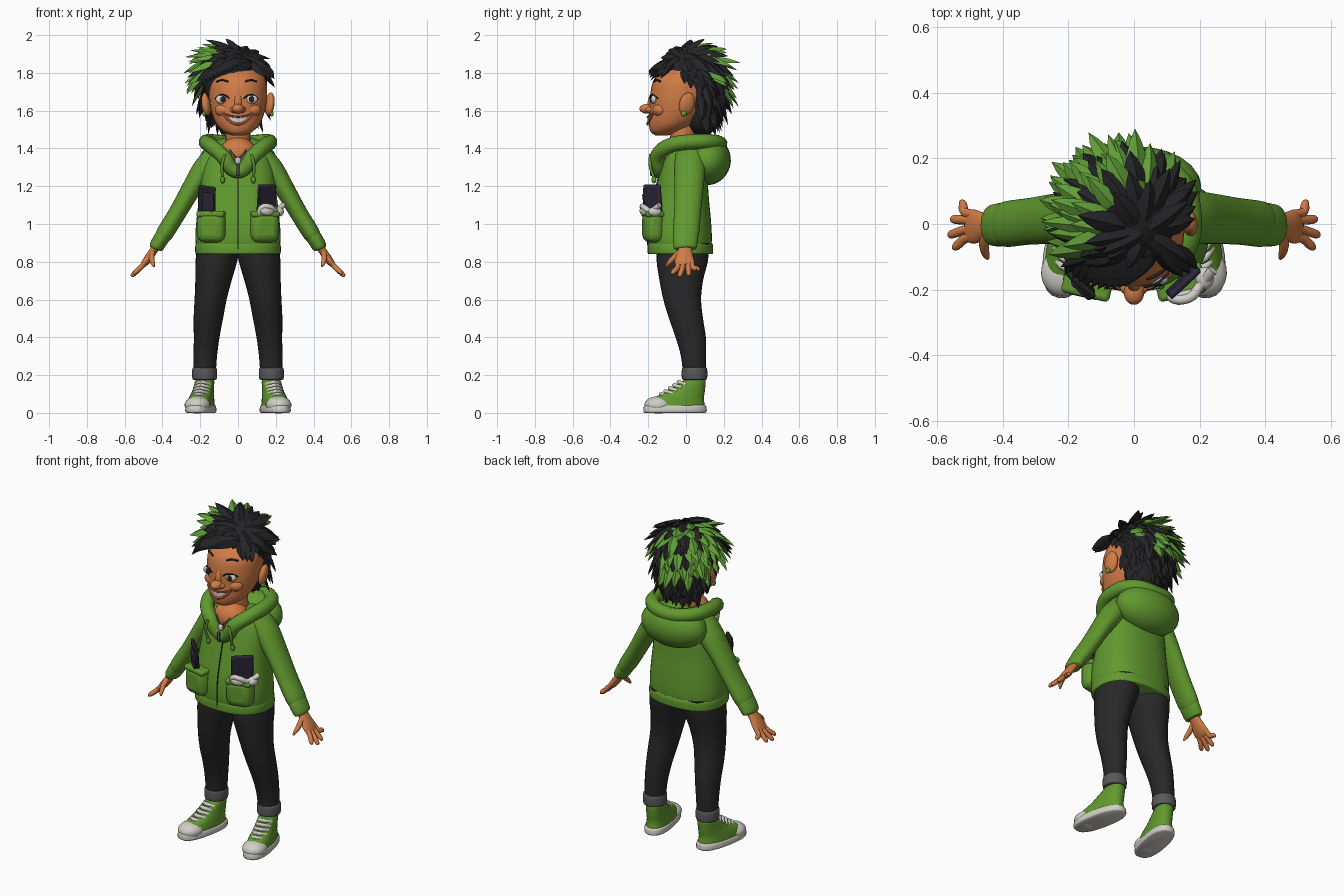
import bpy, bmesh, math, random
from mathutils import Vector, Matrix, Euler

random.seed(4)
cube = bpy.data.objects.get("Cube")
if cube:
    bpy.data.objects.remove(cube)


def material(name, r, g, b):
    m = bpy.data.materials.new(name)
    m.use_nodes = True
    m.diffuse_color = (r, g, b, 1)
    bsdf = next(n for n in m.node_tree.nodes if n.type == 'BSDF_PRINCIPLED')
    bsdf.inputs["Base Color"].default_value = (r, g, b, 1)
    bsdf.inputs["Roughness"].default_value = 0.8
    return m


GREEN = material("leaf green", 0.12, 0.32, 0.028)
HAIR_GREEN = material("hair green", 0.12, 0.34, 0.04)
BLACK = material("hair black", 0.018, 0.018, 0.02)
DENIM = material("charcoal denim", 0.021, 0.021, 0.022)
GREY = material("turn-up grey", 0.10, 0.10, 0.105)
WHITE = material("off white", 0.64, 0.62, 0.57)
SKIN = material("warm skin", 0.64, 0.20, 0.062)
LIP = material("lip brown", 0.36, 0.09, 0.04)
NAVY = material("dark navy", 0.025, 0.02, 0.045)
meshes = []


def finish(name, bm, mat, mirror=False, bevel=0):
    bmesh.ops.recalc_face_normals(bm, faces=bm.faces[:])
    me = bpy.data.meshes.new(name)
    bm.to_mesh(me)
    bm.free()
    ob = bpy.data.objects.new(name, me)
    bpy.context.collection.objects.link(ob)
    me.materials.append(mat)
    if bevel:
        mod = ob.modifiers.new("soft edges", 'BEVEL')
        mod.width, mod.segments = bevel, 3
    if mirror:
        ob.modifiers.new("mirror", 'MIRROR')
    meshes.append(ob)
    return ob


def spline(rows, k):
    # Catmull-Rom interpolation of any tuples
    out = []
    for i in range(len(rows) - 1):
        p0, p1 = rows[max(i - 1, 0)], rows[i]
        p2, p3 = rows[i + 1], rows[min(i + 2, len(rows) - 1)]
        for j in range(k):
            t = j / k
            out.append([b + 0.5 * t * (c - a + t * (2 * a - 5 * b + 4 * c - d + t * (3 * (b - c) + d - a)))
                        for a, b, c, d in zip(p0, p1, p2, p3)])
    return out + [list(rows[-1])]


def loft(name, rows, mat, mirror=False, flat=True, power=2.0, segs=28):
    # rows: centre x, y, z and two radii; rings lie flat or follow the path
    rows = spline(rows, 4)
    bm, rings = bmesh.new(), []
    for i, (x, y, z, rx, ry) in enumerate(rows):
        a, b = Vector((1, 0, 0)), Vector((0, 1, 0))
        if not flat:
            d = (Vector(rows[min(i + 1, len(rows) - 1)][:3]) - Vector(rows[max(i - 1, 0)][:3])).normalized()
            a = d.cross(b).normalized()
            b = a.cross(d)
        ring = []
        for s in range(segs):
            c, n = math.cos(math.tau * s / segs), math.sin(math.tau * s / segs)
            c = math.copysign(abs(c) ** (2 / power), c)
            n = math.copysign(abs(n) ** (2 / power), n)
            ring.append(bm.verts.new(Vector((x, y, z)) + a * rx * c + b * ry * n))
        rings.append(ring)
    for r, q in zip(rings, rings[1:]):
        for s in range(segs):
            bm.faces.new((r[s], r[s - 1], q[s - 1], q[s]))
    bm.faces.new(rings[0])
    bm.faces.new(rings[-1])
    return finish(name, bm, mat, mirror)


def ball(name, c, r, mat, mirror=False, rot=(0, 0, 0)):
    bm = bmesh.new()
    m = Matrix.LocRotScale(Vector(c), Euler(rot), Vector(r))
    bmesh.ops.create_uvsphere(bm, u_segments=24, v_segments=16, radius=1, matrix=m)
    return finish(name, bm, mat, mirror)


def box(name, c, size, mat, mirror=False, rot=(0, 0, 0), bevel=0.01):
    bm = bmesh.new()
    bmesh.ops.create_cube(bm, size=1, matrix=Matrix.LocRotScale(Vector(c), Euler(rot), Vector(size)))
    return finish(name, bm, mat, mirror, bevel)


def cord(name, pts, r, mat, closed=False):
    cu = bpy.data.curves.new(name, 'CURVE')
    cu.dimensions, cu.bevel_depth, cu.bevel_resolution, cu.resolution_u = '3D', r, 3, 6
    cu.use_fill_caps = True
    sp = cu.splines.new('BEZIER')
    sp.bezier_points.add(len(pts) - 1)
    for bp, p in zip(sp.bezier_points, pts):
        bp.co = p
        bp.handle_left_type = bp.handle_right_type = 'AUTO'
    sp.use_cyclic_u = closed
    cu.materials.append(mat)
    ob = bpy.data.objects.new(name, cu)
    bpy.context.collection.objects.link(ob)


# Trousers, turn-ups and ankles
loft("trouser_legs", [(.10, -.015, .9, .115, .14), (.115, -.02, .8, .11, .135), (.13, -.025, .7, .096, .115),
     (.145, -.02, .6, .085, .1), (.157, 0, .5, .078, .09), (.166, .025, .4, .068, .08),
     (.173, .04, .3, .062, .067), (.176, .045, .2, .058, .06)], DENIM, True)
loft("turn_ups", [(.177, .045, z, r, r + .002) for z, r in ((.175, .056), (.18, .064), (.207, .066), (.235, .064), (.24, .056))],
     GREY, True)
loft("ankles", [(.178, .05, .12, .042, .045), (.178, .05, .2, .042, .045)], SKIN, True)

# Shoes, built straight and then turned outwards about the heel
pivot = Vector((.175, .05, 0))
turn = Matrix.Translation(pivot) @ Matrix.Rotation(.2, 4, 'Z') @ Matrix.Translation(-pivot)
shoe = [loft("shoe_soles", [(.175, -.06, 0, .064, .162), (.175, -.06, .008, .072, .17), (.175, -.06, .033, .07, .168),
                            (.175, -.06, .042, .062, .16)], WHITE, True, power=2.5),
        loft("shoe_uppers", [(.175, -.06, .035, .066, .162), (.175, -.045, .075, .061, .14), (.175, 0, .115, .054, .1),
                             (.175, .04, .165, .05, .064), (.175, .045, .175, .045, .056)], GREEN, True, power=2.3),
        ball("toe_caps", (.175, -.15, .042), (.068, .075, .046), WHITE, True)]
for i in range(5):
    y, z = -.132 + .024 * i, .093 + .016 * i
    shoe.append(loft("lace_%d" % i, [(.136, y + .028, z - .01, .01, .01), (.175, y - .004, z + .006, .011, .012),
                                     (.214, y + .028, z - .01, .01, .01)], WHITE, True, flat=False, segs=10))
for o in shoe:
    o.data.transform(turn)

# Hoodie body, hem, sleeves and cuffs
loft("hoodie_body", [(0, -.03, .85, .215, .16), (0, -.033, .92, .226, .17), (0, -.033, 1.02, .22, .165),
     (0, -.025, 1.15, .205, .145), (0, -.012, 1.28, .19, .125), (0, 0, 1.36, .16, .11), (0, .01, 1.42, .1, .08)],
     GREEN, power=2.4, segs=40)
loft("hoodie_hem", [(0, -.03, z, .22 + r, .167 + r) for z, r in ((.84, 0), (.848, .006), (.885, .006), (.9, 0))],
     GREEN, power=2.4, segs=40)
loft("sleeves", [(.12, .02, 1.36, .06, .08), (.18, .02, 1.285, .064, .082), (.25, .015, 1.18, .052, .076),
     (.32, .008, 1.06, .047, .071), (.385, 0, .955, .046, .07), (.405, -.002, .922, .038, .062)], GREEN, True, flat=False)
loft("sleeve_cuffs", [(.395, -.002, .94, .034, .058), (.402, -.002, .93, .041, .066), (.432, -.004, .88, .038, .062),
     (.438, -.004, .868, .028, .05)], GREEN, True, flat=False)

# Hands
loft("palms", [(.425, -.004, .89, .022, .036), (.45, -.006, .855, .021, .038), (.485, -.008, .805, .02, .052),
     (.505, -.005, .78, .014, .048)], SKIN, True, flat=False)
for n, y, tip in (("index", -.045, (.55, -.072, .733)), ("middle", -.018, (.563, -.033, .72)),
                  ("ring", .012, (.556, .015, .726)), ("little", .036, (.53, .065, .752))):
    loft(n + "_fingers", [(.482, y * .8, .808, .013, .014), (.515, y, .77, .014, .0145),
         (tip[0] - .008, tip[1] * .95, tip[2] + .012, .012, .013), (*tip, .004, .005)], SKIN, True, flat=False, segs=12)
loft("thumbs", [(.45, -.02, .86, .014, .016), (.457, -.06, .825, .015, .016), (.452, -.09, .795, .012, .012),
     (.445, -.105, .775, .005, .005)], SKIN, True, flat=False, segs=12)

# Hood, collar, neck and fastenings
ball("hood_bag", (0, .115, 1.335), (.205, .122, .13), GREEN, rot=(-.25, 0, 0))
half = [(.02, -.145, 1.285), (.08, -.15, 1.36), (.145, -.085, 1.415), (.168, .03, 1.435), (.125, .14, 1.435)]
ring = half + [(0, .18, 1.425)] + [(-x, y, z) for x, y, z in reversed(half)]
cord("hood_collar", ring, .04, GREEN, True)
ball("upper_chest", (0, -.06, 1.37), (.1, .092, .09), SKIN)
loft("neck", [(0, -.01, 1.34, .08, .075), (0, -.015, 1.42, .066, .066), (0, -.02, 1.54, .066, .07)], SKIN)
cord("zip", [(0, -.2, .855), (0, -.203, .93), (0, -.198, 1.02), (0, -.17, 1.15), (0, -.14, 1.27)], .0035, DENIM)
box("zip_pull", (0, -.185, 1.285), (.016, .012, .06), GREY, bevel=.004)
ball("pendant", (0, -.168, 1.335), (.016, .012, .02), WHITE)
for s, n in ((1, "left"), (-1, "right")):
    cord(n + "_drawstring", [(s * .07, -.188, 1.37), (s * .085, -.19, 1.31), (s * .082, -.172, 1.25)], .008, GREEN)
    ball(n + "_string_end", (s * .082, -.17, 1.235), (.013, .013, .02), GREEN)
    cord(n + "_necklace", [(0, -.162, 1.34), (s * .035, -.148, 1.38), (s * .06, -.08, 1.43)], .004, GREY)

# Pockets and what they carry
box("pockets", (.14, -.175, .985), (.152, .1, .165), GREEN, True, (0, 0, .22), .04)
box("pocket_bands", (.14, -.176, 1.052), (.15, .096, .034), GREEN, True, (0, 0, .22), .014)
box("left_device", (.15, -.175, 1.125), (.125, .022, .17), NAVY, rot=(.08, 0, .75))
box("left_device_screen", (.147, -.19, 1.15), (.1, .008, .085), BLACK, rot=(.08, 0, .75), bevel=.003)
box("right_device", (-.165, -.175, 1.125), (.12, .02, .155), BLACK, rot=(.08, .1, -.75))
box("right_device_edge", (-.16, -.195, 1.10), (.08, .02, .13), NAVY, rot=(.08, .1, -.75))
cord("headset_band", [(.11, -.218, 1.055), (.13, -.23, 1.09), (.17, -.224, 1.09), (.2, -.19, 1.07), (.24, -.14, 1.1)],
     .015, WHITE)
ball("headset_pad", (.155, -.222, 1.07), (.04, .02, .026), WHITE, rot=(0, 0, .4))
ball("headset_cup", (.215, -.165, 1.065), (.028, .035, .026), WHITE)

# Head
head = [(0, -.13, 1.468, .03, .03), (0, -.115, 1.485, .07, .07), (0, -.085, 1.515, .105, .11), (0, -.06, 1.555, .128, .137),
        (0, -.038, 1.615, .146, .155), (0, -.026, 1.68, .153, .164), (0, -.015, 1.76, .148, .155),
        (0, .015, 1.83, .11, .11), (0, .03, 1.86, .06, .06)]
loft("head", head, SKIN)


def face_y(x, z):
    for a, b in zip(head, head[1:]):
        if a[2] <= z <= b[2]:
            t = (z - a[2]) / (b[2] - a[2])
            cy, rx, ry = (a[i] + t * (b[i] - a[i]) for i in (1, 3, 4))
            return cy - ry * math.sqrt(max(0, 1 - (x / rx) ** 2))


ball("ears", (.168, .005, 1.635), (.024, .042, .062), SKIN, True, (-.2, .15, .25))
ball("earrings", (.178, -.012, 1.585), (.011, .016, .016), GREEN, True)
ball("cheeks", (.068, -.135, 1.603), (.055, .042, .038), SKIN, True)
ball("nose_tip", (0, -.205, 1.61), (.032, .041, .026), SKIN)
ball("nose_wings", (.022, -.19, 1.605), (.021, .026, .017), SKIN, True)
ball("nose_bridge", (0, -.18, 1.65), (.022, .022, .05), SKIN, rot=(-.2, 0, 0))
for x, n in ((.068, "left"), (-.083, "right")):
    y = face_y(x, 1.66)
    ball(n + "_eye", (x, y + .004, 1.66), (.036, .017, .025), WHITE)
    ball(n + "_iris", (x + .004, y - .011, 1.66), (.014, .006, .017), BLACK)
    cord(n + "_lashes", [(x + d, face_y(x + d, 1.66) - .009 + abs(d) * .15, 1.684 - d * d * 14) for d in (-.037, -.018, 0, .018, .037)],
         .004, BLACK)
    cord(n + "_eyebrow", [(x + d, face_y(x + d, 1.755) - .002, 1.762 - d * d * 9) for d in (-.03, 0, .03)], .005, BLACK)

# Smile: a curved strip of teeth between two lips
bm, up, low = bmesh.new(), [], []
for i in range(13):
    t = i / 6 - 1
    for edge, z in ((up, 1.567 + .018 * t * t), (low, 1.529 + .055 * t * t)):
        edge.append((.077 * t, face_y(.077 * t, z) - .008, z))
vs = [[bm.verts.new(p) for p in e] for e in (up, low)]
for i in range(12):
    bm.faces.new((vs[0][i], vs[0][i + 1], vs[1][i + 1], vs[1][i]))
finish("teeth", bm, WHITE)
cord("upper_lip", up, .005, LIP)
cord("lower_lip", low, .007, LIP)

# Hair: a dark core covered with leaf-shaped locks combed away from a crown point
ball("hair_core", (-.02, .032, 1.75), (.163, .17, .178), BLACK)
ball("nape_hair", (0, .085, 1.575), (.12, .09, .11), BLACK)
centre, radii = Vector((-.03, .022, 1.75)), Vector((.178, .183, .195))
crown = Vector((.38, -.3, .87)).normalized()
locks = {"black": bmesh.new(), "green": bmesh.new()}


def add_lock(bm, p, d, n, length, width, lift):
    side = d.cross(n).normalized()
    prev = None
    for t, w in ((0, .6), (.25, 1), (.5, .95), (.78, .55)):
        c = p + d * length * t + n * (lift * t - .02 * (1 - t))
        ring = [bm.verts.new(c + o * w) for o in (side * width, n * width * .55, -side * width, -n * width * .4)]
        for k in range(4 if prev else 0):
            bm.faces.new((prev[k], prev[k - 1], ring[k - 1], ring[k]))
        prev = ring
    tip = bm.verts.new(p + d * length + n * lift)
    for k in range(4):
        bm.faces.new((prev[k], prev[k - 1], tip))


count = 330
for i in range(count):
    z = 1 - 2 * (i + .5) / count
    a = i * math.pi * (3 - math.sqrt(5))
    r = math.sqrt(1 - z * z)
    u = Vector((r * math.cos(a), r * math.sin(a), z))
    line = (.68 if u.x > -.3 else .42) if u.y < -.3 else (.15 if u.y < .25 else -.85)
    if u.z < line:
        continue
    d = u - crown
    d = (d - u * d.dot(u)).normalized()
    if u.z < .1:
        d = Vector((u.x * .15, u.y * .15, -1)).normalized()
    d = (d + Vector([random.uniform(-.16, .16) for _ in range(3)])).normalized()
    fringe = u.y < -.4 and u.x > -.5
    green_zone = (u.x < -.05 and u.z > .05 and not fringe) or (u.y > .2 and u.z > -.1 and u.x < .8)
    is_green = green_zone and random.random() < (.68 if u.x < -.2 else .5)
    length = random.uniform(.12, .16)
    if u.y < .25 and u.z < .4 and u.x > 0 or fringe:
        length = .085
    lift = random.uniform(.015, .045) if is_green else random.uniform(-.02, .01)
    p = centre + Vector([e * f for e, f in zip(u, radii)])
    add_lock(locks["green" if is_green else "black"], p, d, u, length, random.uniform(.026, .036), lift)

# Fringe swept to the model's right, with shorter locks falling to its left
for i in range(13):
    x = .13 - .023 * i
    d = Vector((.45, -.25, -.7)) if x > .07 else Vector((-.75 + .03 * i, -.4, -.25 - .06 * i))
    p = Vector((x, -.125 + 2.2 * x * x, 1.875 - 1.5 * x * x))
    n = Vector((x * 2, -.9, .4)).normalized()
    add_lock(locks["black"], p, d.normalized(), n, .11 + .004 * i, .03, .02)
finish("black_hair_locks", locks["black"], BLACK)
finish("green_hair_locks", locks["green"], HAIR_GREEN)

# Smooth shading with sharp creases
bpy.ops.object.select_all(action='DESELECT')
for o in meshes:
    o.select_set(True)
bpy.context.view_layer.objects.active = meshes[0]
bpy.ops.object.shade_smooth_by_angle(angle=math.radians(40))
